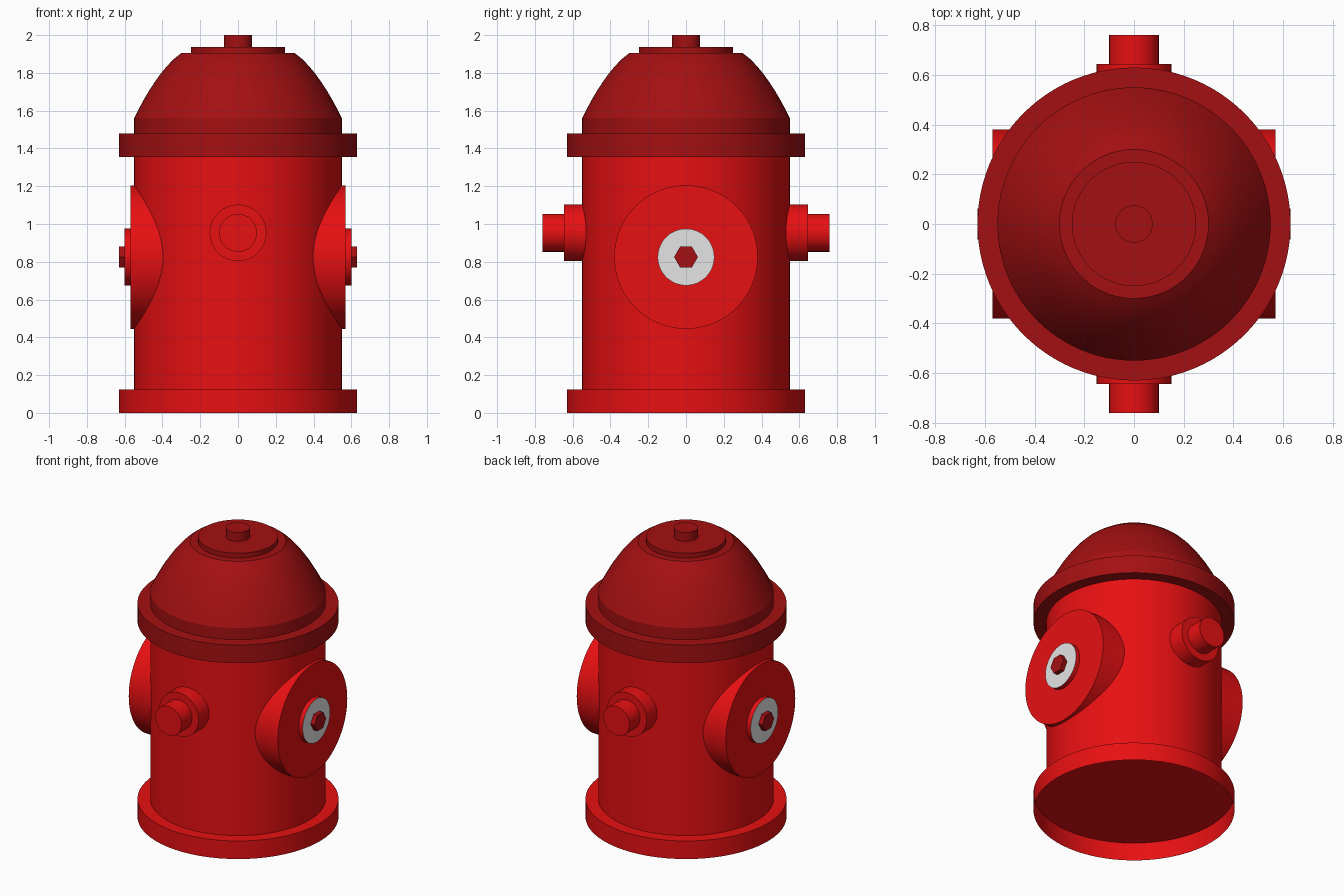
import bpy, bmesh, math
from mathutils import Matrix

if "Cube" in bpy.data.objects:
    bpy.data.objects.remove(bpy.data.objects["Cube"])


def material(name, rgb):
    m = bpy.data.materials.new(name)
    m.diffuse_color = (*rgb, 1)
    m.use_nodes = True
    m.node_tree.nodes["Principled BSDF"].inputs["Base Color"].default_value = m.diffuse_color
    return m


RED = material("bright red", (0.8, 0.005, 0.006))
DARK = material("dark red", (0.37, 0.005, 0.006))
GREY = material("light grey", (0.78, 0.78, 0.78))


def lathe(name, profile, mats, rot=None, z=0.0, sides=96, bottom=True, top=True):
    """Spin a (radius, height) profile, listed bottom to top, round its axis."""
    bm = bmesh.new()
    rings = []
    for r, h in profile:
        angles = [math.pi / 2 + 2 * math.pi * j / sides for j in range(sides)]
        rings.append([bm.verts.new((r * math.cos(a), r * math.sin(a), h)) for a in angles])
    for lo, hi in zip(rings, rings[1:]):
        for j in range(sides):
            k = (j + 1) % sides
            bm.faces.new((lo[j], lo[k], hi[k], hi[j]))
    if bottom:
        bm.faces.new(rings[0][::-1])
    if top:
        cap = bm.faces.new(rings[-1])
        cap.material_index = len(mats) - 1   # end face takes the last colour
    bm.transform(Matrix.Translation((0, 0, z)) @ (rot or Matrix.Identity(4)))
    me = bpy.data.meshes.new(name)
    bm.to_mesh(me)
    bm.free()
    ob = bpy.data.objects.new(name, me)
    bpy.context.collection.objects.link(ob)
    for m in mats:
        me.materials.append(m)
    bpy.ops.object.select_all(action='DESELECT')
    ob.select_set(True)
    bpy.context.view_layer.objects.active = ob
    bpy.ops.object.shade_smooth_by_angle(angle=math.radians(25))
    return ob


# Barrel and the hollow base flange, open underneath
lathe("barrel", [(0.55, 0.125), (0.55, 1.40)], [RED])
lathe("base_flange", [(0.63, 0), (0.63, 0.125), (0.55, 0.125)], [RED],
      bottom=False, top=False)

# Bonnet: collar, dome, cap plate and top nut
lathe("collar", [(0.63, 1.355), (0.63, 1.48)], [DARK])
lathe("dome", [(0.55, 1.47), (0.55, 1.56), (0.526, 1.608), (0.50, 1.656), (0.472, 1.704),
               (0.442, 1.75), (0.41, 1.795), (0.375, 1.837), (0.338, 1.875), (0.30, 1.905)], [DARK])
lathe("cap_plate", [(0.25, 1.90), (0.25, 1.938)], [DARK])
lathe("top_nut", [(0.075, 1.93), (0.075, 2.0)], [DARK], sides=48)

# Big side outlets with a grey-faced plug and a hexagonal nut
for side, s in (("right", 1), ("left", -1)):
    rot = Matrix.Rotation(s * math.pi / 2, 4, 'Y')
    lathe(side + "_outlet", [(0.38, 0.3), (0.38, 0.57)], [RED], rot, 0.825)
    lathe(side + "_plug", [(0.15, 0.56), (0.15, 0.60)], [RED, GREY], rot, 0.825, 64)
    lathe(side + "_hex_nut", [(0.063, 0.59), (0.063, 0.63)], [DARK], rot, 0.825, 6)

# Small stepped nozzles at front and back
for side, s in (("front", 1), ("back", -1)):
    rot = Matrix.Rotation(s * math.pi / 2, 4, 'X')
    lathe(side + "_nozzle", [(0.15, 0.48), (0.15, 0.645), (0.10, 0.645), (0.10, 0.76)],
          [RED], rot, 0.953, 64)
